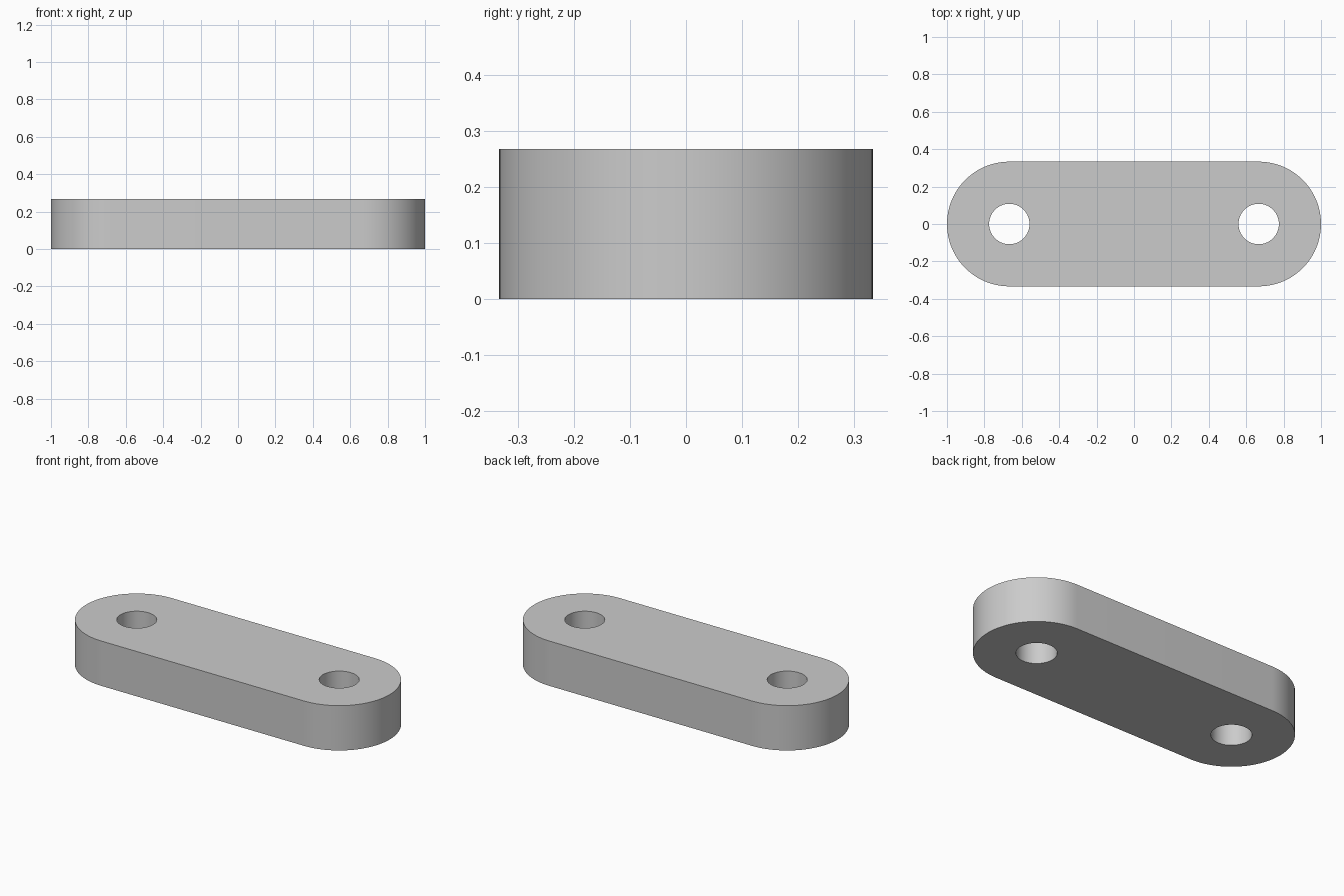
import bpy
import bmesh
from math import pi, cos, sin, radians

if "Cube" in bpy.data.objects:
    bpy.data.objects.remove(bpy.data.objects["Cube"])

HEIGHT = 0.267
END_R = 1 / 3      # radius of rounded ends
HOLE_R = 0.108
HOLE_X = 2 / 3     # hole and end-arc centres
STEPS = 48         # segments per half circle


def arc(cx, r, start, sweep, count):
    return [(cx + r * cos(start + sweep * i / count), r * sin(start + sweep * i / count))
            for i in range(count + 1)]


# Stadium outline and the two pin holes
outline = arc(HOLE_X, END_R, -pi / 2, pi, STEPS) + arc(-HOLE_X, END_R, pi / 2, pi, STEPS)
holes = [arc(s * HOLE_X, HOLE_R, 0, 2 * pi, 64)[:-1] for s in (-1, 1)]

bm = bmesh.new()
cap_edges = {0.0: [], HEIGHT: []}

# Walls
for loop in [outline] + holes:
    rings = []
    for z in (0.0, HEIGHT):
        vs = [bm.verts.new((x, y, z)) for x, y in loop]
        cap_edges[z] += [bm.edges.new((vs[i - 1], vs[i])) for i in range(len(vs))]
        rings.append(vs)
    low, high = rings
    for i in range(len(loop)):
        bm.faces.new((low[i - 1], low[i], high[i], high[i - 1]))

# Bottom and top caps, with the holes left open
for z, edges in cap_edges.items():
    bmesh.ops.triangle_fill(bm, edges=edges, use_beauty=True, normal=(0, 0, 1 if z else -1))
bmesh.ops.recalc_face_normals(bm, faces=bm.faces)

mesh = bpy.data.meshes.new("link_plate")
bm.to_mesh(mesh)
bm.free()
plate = bpy.data.objects.new("link_plate", mesh)
bpy.context.collection.objects.link(plate)

# Smooth round walls, sharp rims
bpy.context.view_layer.objects.active = plate
plate.select_set(True)
bpy.ops.object.shade_smooth_by_angle(angle=radians(30))
